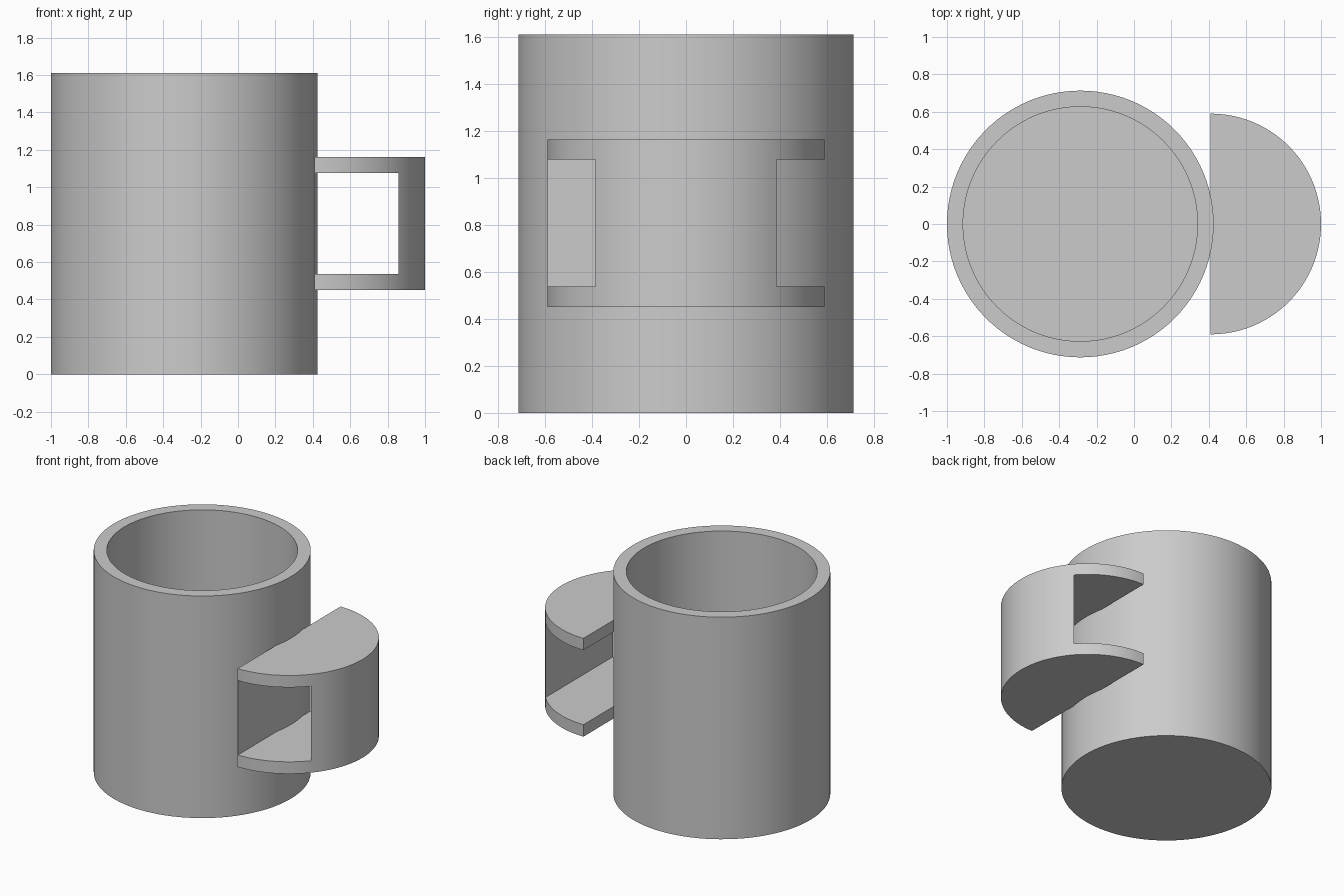
import bpy
import bmesh
from math import cos, sin, pi, radians

cube = bpy.data.objects.get("Cube")
if cube:
    bpy.data.objects.remove(cube, do_unlink=True)

CUP_X, CUP_R, INNER_R, CUP_H, FLOOR = -0.287, 0.713, 0.627, 1.61, 0.086
BACK_X, HANDLE_R, HANDLE_Z = 0.41, 0.59, (0.45, 1.163)
SLOT_X, SLOT_Z = 0.857, (0.537, 1.077)

grey = bpy.data.materials.new("plain grey")
grey.use_nodes = True
grey.diffuse_color = (0.6, 0.6, 0.6, 1)
grey.node_tree.nodes["Principled BSDF"].inputs["Base Color"].default_value = (0.6, 0.6, 0.6, 1)


def finish(name, bm):
    bmesh.ops.recalc_face_normals(bm, faces=bm.faces)
    mesh = bpy.data.meshes.new(name)
    bm.to_mesh(mesh)
    bm.free()
    mesh.materials.append(grey)
    obj = bpy.data.objects.new(name, mesh)
    bpy.context.collection.objects.link(obj)
    return obj


def prism(name, outline, z0, z1):
    """Extrude a flat outline upwards from z0 to z1."""
    bm = bmesh.new()
    face = bm.faces.new([bm.verts.new((x, y, z0)) for x, y in outline])
    grown = bmesh.ops.extrude_face_region(bm, geom=[face])["geom"]
    tops = [v for v in grown if isinstance(v, bmesh.types.BMVert)]
    bmesh.ops.translate(bm, verts=tops, vec=(0, 0, z1 - z0))
    return finish(name, bm)


def box(name, x0, x1, y0, y1, z0, z1):
    return prism(name, [(x0, y0), (x1, y0), (x1, y1), (x0, y1)], z0, z1)


def arc(x, radius, start, end, steps):
    angles = [start + (end - start) * i / steps for i in range(steps + 1)]
    return [(x + radius * cos(a), radius * sin(a)) for a in angles]


def smooth(obj):
    bpy.ops.object.select_all(action="DESELECT")
    obj.select_set(True)
    bpy.context.view_layer.objects.active = obj
    bpy.ops.object.shade_smooth_by_angle(angle=radians(30))


def carve(obj, cutter):
    mod = obj.modifiers.new("carve", "BOOLEAN")
    mod.operation = "DIFFERENCE"
    mod.solver = "EXACT"
    mod.object = cutter
    cutter.hide_render = True
    bpy.context.view_layer.objects.active = obj
    bpy.ops.object.modifier_apply(modifier=mod.name)
    bpy.data.objects.remove(cutter, do_unlink=True)


# Cup: solid cylinder hollowed from the top
cup = prism("cup", arc(CUP_X, CUP_R, 0, 2 * pi, 96)[:-1], 0, CUP_H)
carve(cup, prism("hollow_cutter", arc(CUP_X, INNER_R, 0, 2 * pi, 96)[:-1], FLOOR, CUP_H + 0.2))
smooth(cup)

# Handle: half disc with a finger slot running through it
handle = prism("handle", arc(BACK_X, HANDLE_R, -pi / 2, pi / 2, 48), *HANDLE_Z)
carve(handle, box("slot_cutter", BACK_X - 0.1, SLOT_X, -1, 1, *SLOT_Z))
smooth(handle)

# Thin panel closing the front half of the slot's inner side
box("handle_back_panel", BACK_X, BACK_X + 0.002, -HANDLE_R, 0, *SLOT_Z)
